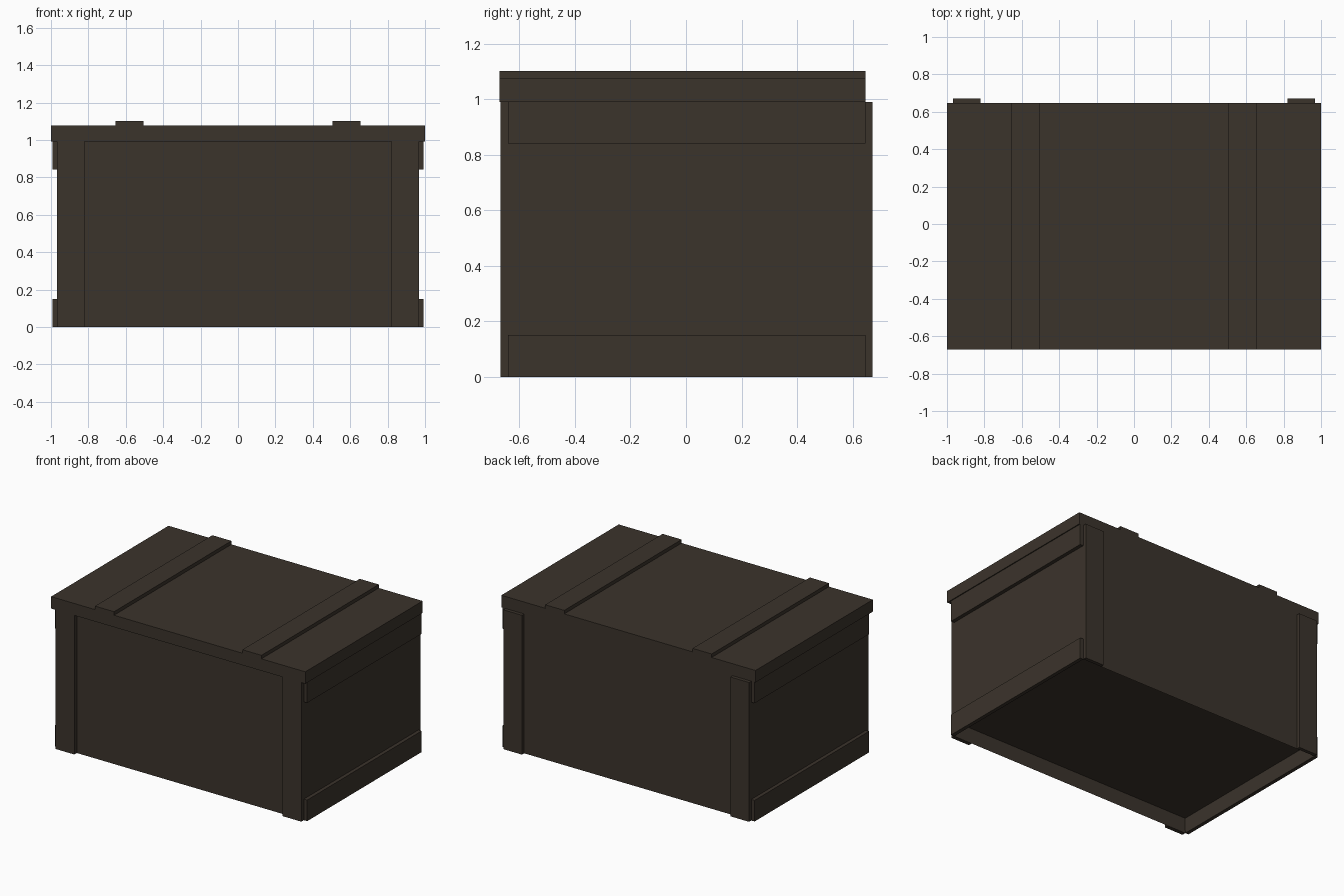
import bpy, bmesh

if "Cube" in bpy.data.objects:
    bpy.data.objects.remove(bpy.data.objects["Cube"])

wood = bpy.data.materials.new("dark_wood")
wood.diffuse_color = (0.044, 0.0335, 0.0245, 1)
wood.use_nodes = True
wood.node_tree.nodes["Principled BSDF"].inputs["Base Color"].default_value = wood.diffuse_color


def finish(name, bm):
    bmesh.ops.recalc_face_normals(bm, faces=bm.faces)
    mesh = bpy.data.meshes.new(name)
    bm.to_mesh(mesh)
    bm.free()
    mesh.materials.append(wood)
    obj = bpy.data.objects.new(name, mesh)
    bpy.context.collection.objects.link(obj)
    return obj


def box_bm(x, y, z):
    bm = bmesh.new()
    bmesh.ops.create_cube(bm, size=1)
    for v in bm.verts:
        v.co = [r[0] if c < 0 else r[1] for c, r in zip(v.co, (x, y, z))]
    return bm


def board(name, x, y, z):
    return finish(name, box_bm(x, y, z))


SIDE, FRONT, BACK, EDGE = 0.967, -0.641, 0.647, 0.672
LID_Z, LID_TOP = 0.991, 1.076

# Crate body, with a shallow recess under the floor
bm = box_bm((-SIDE, SIDE), (FRONT, BACK), (0, LID_Z))
bm.normal_update()
bottom = min(bm.faces, key=lambda f: f.calc_center_median().z)
bmesh.ops.inset_region(bm, faces=[bottom], thickness=0.008)
for v in bottom.verts:
    v.co.z = 0.105
finish("crate_body", bm)

# Lid slab, flush with the front posts
board("lid", (-1, 1), (-EDGE, BACK), (LID_Z, LID_TOP))

for side, s in (("left", -1), ("right", 1)):
    def span(a, b):
        return sorted((s * a, s * b))

    # Raised battens across the lid
    board(side + "_lid_batten", span(0.505, 0.655), (-EDGE, BACK), (LID_TOP, 1.101))
    # Corner posts on front and back
    board(side + "_front_post", span(0.82, SIDE), (-EDGE + 0.003, FRONT), (0, LID_Z))
    board(side + "_back_post", span(0.82, SIDE), (BACK, EDGE), (0, LID_Z))
    # Horizontal cleats on the ends
    board(side + "_lower_cleat", span(SIDE, 0.993), (FRONT, BACK), (0, 0.15))
    board(side + "_upper_cleat", span(SIDE, 0.993), (FRONT, BACK), (0.841, LID_Z))
